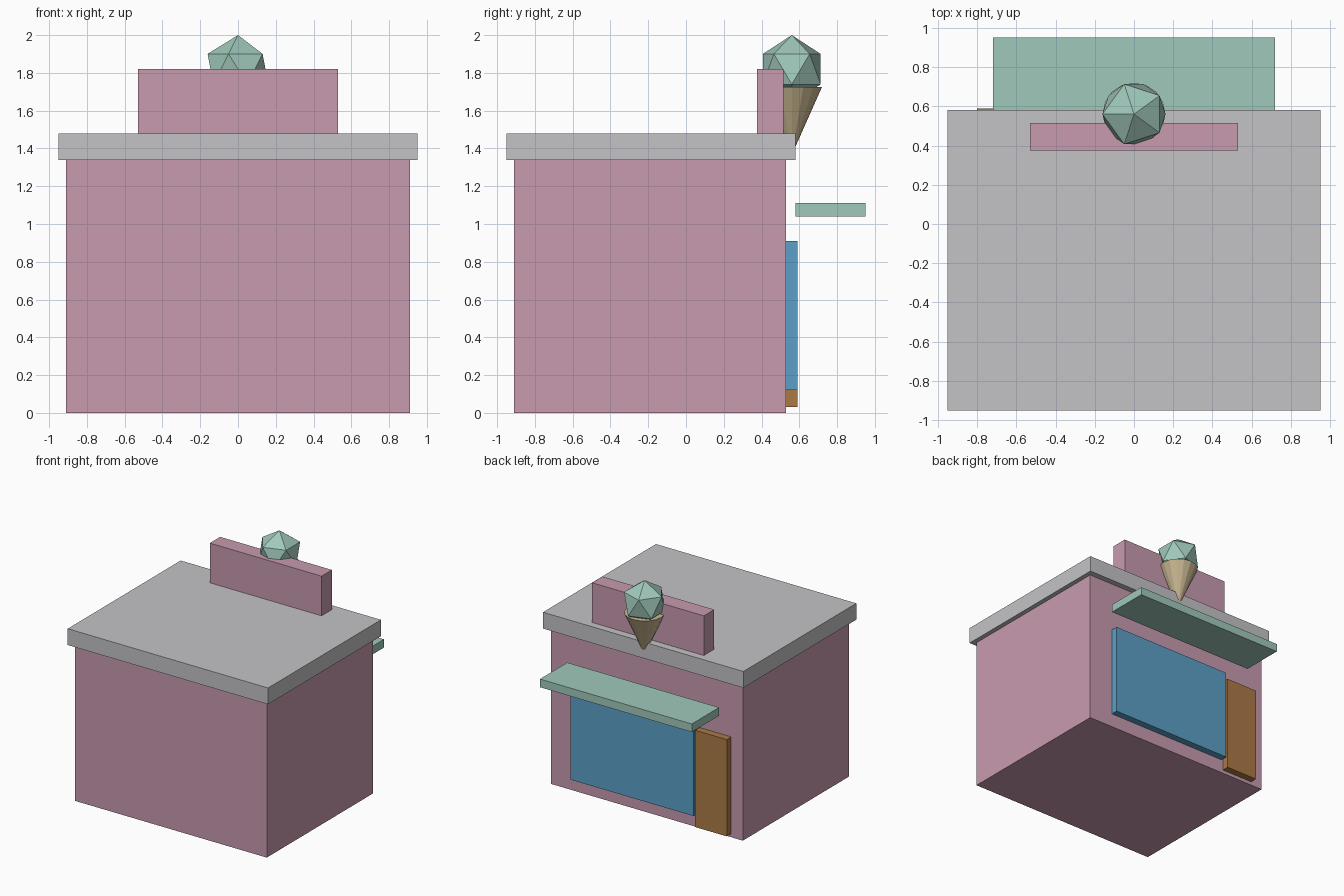
import bpy
import math

cube = bpy.data.objects.get("Cube")
if cube:
    bpy.data.objects.remove(cube, do_unlink=True)


def material(name, rgb):
    """One flat colour, given as 0-255 sRGB and stored linear."""
    col = [((c / 255 + 0.055) / 1.055) ** 2.4 for c in rgb] + [1]
    m = bpy.data.materials.new(name)
    m.use_nodes = True
    m.diffuse_color = col
    m.node_tree.nodes["Principled BSDF"].inputs["Base Color"].default_value = col
    return m


pink = material("pink plaster", (200, 155, 175))
grey = material("grey roof", (196, 196, 198))
mint = material("mint", (160, 200, 187))
blue = material("blue glass", (92, 160, 200))
brown = material("brown wood", (172, 122, 70))
wafer = material("tan wafer", (200, 182, 145))


def finish(name, mat):
    ob = bpy.context.object
    ob.name = name
    ob.data.materials.append(mat)
    return ob


def box(name, mat, x, y, z):
    """Box spanning the given (min, max) range on each axis."""
    spans = (x, y, z)
    bpy.ops.mesh.primitive_cube_add(size=1, location=[sum(s) / 2 for s in spans])
    ob = finish(name, mat)
    ob.scale = [s[1] - s[0] for s in spans]
    bpy.ops.object.transform_apply(location=False, rotation=False, scale=True)
    return ob


# Building shell
box("walls", pink, (-0.91, 0.91), (-0.91, 0.53), (0, 1.34))
box("roof_slab", grey, (-0.95, 0.95), (-0.95, 0.58), (1.34, 1.48))
box("sign_board", pink, (-0.53, 0.53), (0.375, 0.515), (1.48, 1.82))

# Shop front
box("awning", mint, (-0.72, 0.72), (0.58, 0.95), (1.04, 1.11))
box("shop_window", blue, (-0.485, 0.68), (0.53, 0.59), (0.12, 0.91))
box("door", brown, (-0.80, -0.50), (0.53, 0.59), (0.03, 0.86))

# Ice cream cone fixed to the sign
bpy.ops.mesh.primitive_cone_add(vertices=16, radius1=0.16, depth=0.36,
                                location=(0, 0.56, 1.545),
                                rotation=(math.pi, 0, 0))
finish("cone", wafer)
bpy.ops.mesh.primitive_ico_sphere_add(subdivisions=1, radius=0.18,
                                      location=(0, 0.56, 1.82),
                                      rotation=(0, 0, math.pi))
finish("ice_cream_scoop", mint)
